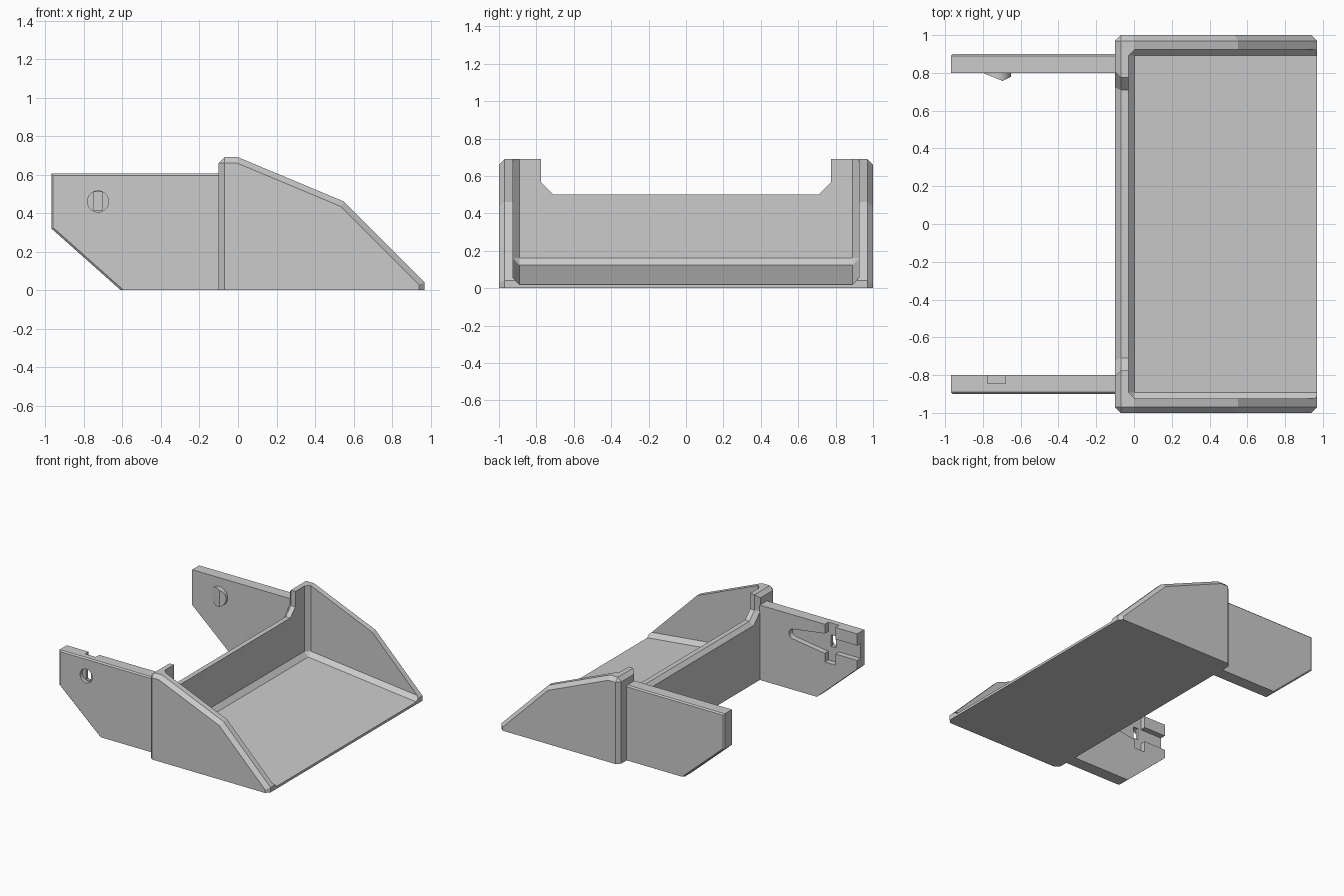
import bpy, bmesh
from math import pi, cos, sin

if "Cube" in bpy.data.objects:
    bpy.data.objects.remove(bpy.data.objects["Cube"], do_unlink=True)

grey = bpy.data.materials.new("plain_grey")
grey.use_nodes = True
grey.diffuse_color = (0.6, 0.6, 0.6, 1)
grey.node_tree.nodes["Principled BSDF"].inputs["Base Color"].default_value = (0.6, 0.6, 0.6, 1)


def loft(name, rings, bevel=0, rule=None):
    """Solid through a row of rings; edges whose ends satisfy the rule are chamfered."""
    bm = bmesh.new()
    rows = [[bm.verts.new(p) for p in ring] for ring in rings]
    for a, b in zip(rows, rows[1:]):
        for i in range(len(a)):
            bm.faces.new((a[i - 1], a[i], b[i], b[i - 1]))
    bm.faces.new(rows[0])
    bm.faces.new(rows[-1])
    bmesh.ops.recalc_face_normals(bm, faces=bm.faces)
    if rule:
        edges = [e for e in bm.edges if rule(e.verts[0].co, e.verts[1].co)]
        bmesh.ops.bevel(bm, geom=edges, offset=bevel, segments=1,
                        affect='EDGES', clamp_overlap=True)
        bmesh.ops.recalc_face_normals(bm, faces=bm.faces)
    mesh = bpy.data.meshes.new(name)
    bm.to_mesh(mesh)
    bm.free()
    mesh.materials.append(grey)
    ob = bpy.data.objects.new(name, mesh)
    bpy.context.scene.collection.objects.link(ob)
    return ob


def slab(name, outline, y0, y1, bevel=0, rule=None):
    """Outline in x and z, extruded along y."""
    return loft(name, [[(x, y, z) for x, z in outline] for y in (y0, y1)], bevel, rule)


def combine(ob, tool, operation='DIFFERENCE'):
    tool.hide_render = True
    mod = ob.modifiers.new("cut", 'BOOLEAN')
    mod.object, mod.operation, mod.solver = tool, operation, 'EXACT'
    bpy.context.view_layer.objects.active = ob
    bpy.ops.object.modifier_apply(modifier=mod.name)
    bpy.data.objects.remove(tool, do_unlink=True)


def arc(cx, cz, r, start, end, n):
    angles = [start + (end - start) * i / n for i in range(n + 1)]
    return [(cx + r * cos(a), cz + r * sin(a)) for a in angles]


def same(a, b):
    return abs(a - b) < 1e-4


# Bucket shell, chamfered round both side outlines and along the back top edge
def shell_edge(a, b):
    side = same(a.y, b.y) and a.z + b.z > 0.001
    back_top = same(a.x, -0.1) and same(b.x, -0.1) and same(a.z, 0.69) and same(b.z, 0.69)
    return side or back_top


bucket = slab("bucket", [(-0.1, 0), (-0.1, 0.69), (0, 0.69), (0.55, 0.46), (0.97, 0.04), (0.97, 0)],
              -1, 1, 0.03, shell_edge)


# Hollow with sloping floor and chamfered inner corners
def hollow_edge(a, b):
    low = a.z < 0.5 and b.z < 0.5
    back = same(a.x, -0.03) and same(b.x, -0.03)
    return (low and same(a.y, b.y)) or (back and (low or same(a.y, b.y)))


combine(bucket, slab("hollow", [(-0.03, 0.128), (-0.03, 1), (1.2, 1), (1.2, -0.005)],
                     -0.925, 0.925, 0.034, hollow_edge))


# Wide notch in the back wall, flared at the rear
def notch_ring(x, grow):
    half = [(0.71 + grow * 0.4, 0.5 - grow), (0.775 + grow, 0.565 - grow * 0.4), (0.775 + grow, 1)]
    return [(x, y, z) for y, z in half] + [(x, -y, z) for y, z in reversed(half)]


combine(bucket, loft("notch", [notch_ring(-0.11, 0.04), notch_ring(-0.07, 0), notch_ring(0.02, 0)]))

# Two mounting arms with fine chamfers on the outer face
arm_outline = [(-0.095, 0), (-0.61, 0), (-0.97, 0.32), (-0.97, 0.605), (-0.095, 0.605)]


def arm_edge(a, b):
    outer = abs(a.y) > 0.85 and abs(b.y) > 0.85
    return outer and a.z + b.z > 0.001 and not (a.x > -0.2 and b.x > -0.2)


right_arm = slab("right_arm", arm_outline, -0.8, -0.9, 0.01, arm_edge)
left_arm = slab("left_arm", arm_outline, 0.8, 0.9, 0.01, arm_edge)

# Latch pocket, round recess and through slot in the right arm
pocket = [(-0.68, 0.37), (-0.68, 0.3), (-0.775, 0.3), (-0.775, 0.39), (-1, 0.39), (-1, 0.51),
          (-0.775, 0.51), (-0.775, 0.7), (-0.68, 0.7), (-0.68, 0.53)]
pocket += arc(-0.4, 0.45, 0.04, pi / 2, -pi / 2, 10)
combine(right_arm, slab("pocket", pocket, -0.845, -0.75))
combine(right_arm, slab("round_recess", arc(-0.727, 0.46, 0.055, 0, 2 * pi * 31 / 32, 31), -0.95, -0.87))
combine(right_arm, slab("through_slot", [(-0.75, 0.415), (-0.705, 0.415), (-0.705, 0.51), (-0.75, 0.51)],
                        -0.95, -0.75))

# Ramped round latch on the inside of the left arm
latch = slab("latch", arc(-0.727, 0.46, 0.075, 0, 2 * pi * 31 / 32, 31), 0.7, 0.81)
ramp = [(-0.85, 0.82), (-0.8, 0.8), (-0.695, 0.757), (-0.64, 0.785), (-0.64, 0.82)]
combine(latch, loft("ramp", [[(x, y, z) for x, y in ramp] for z in (0.3, 0.6)]), 'INTERSECT')
